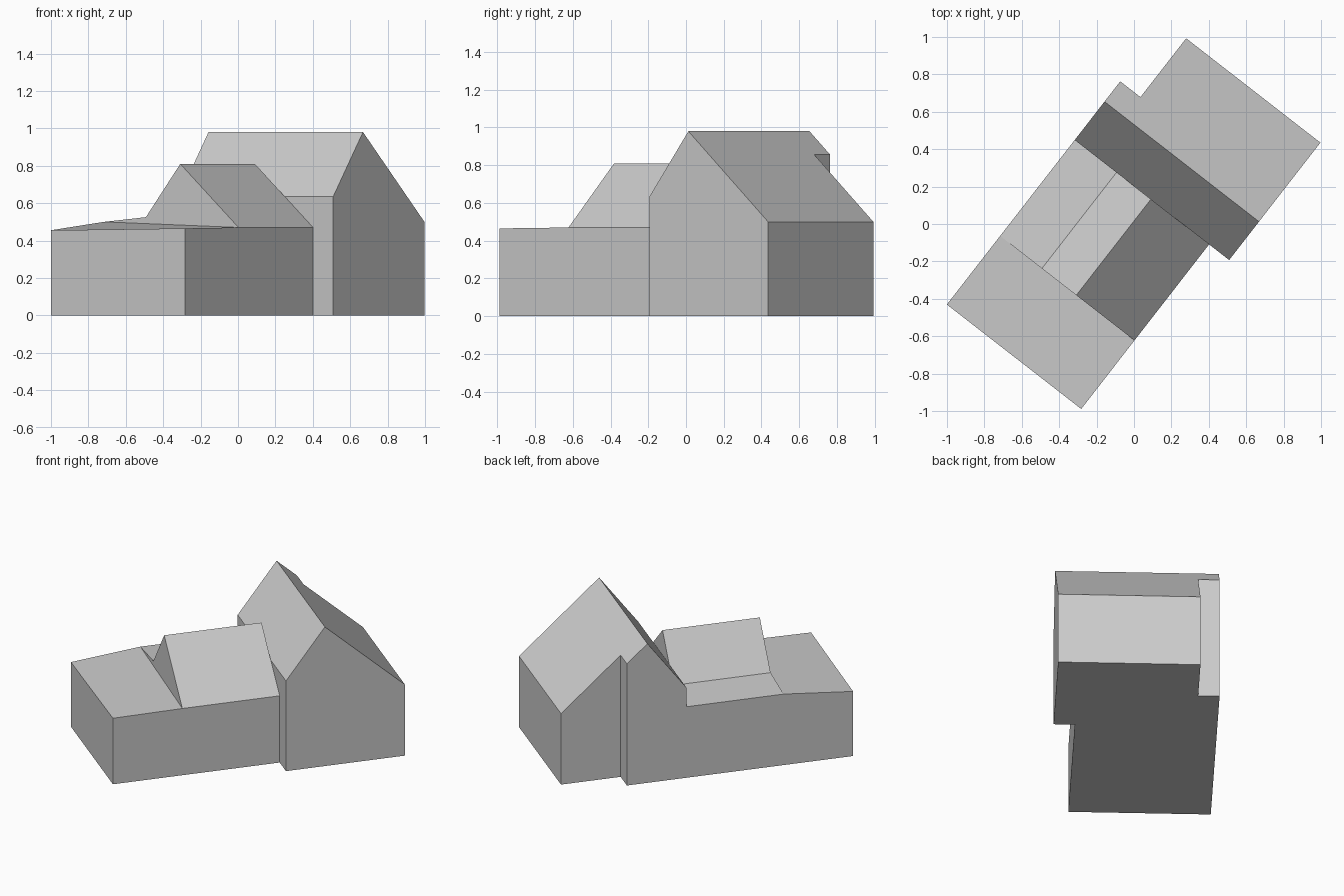
import bpy, bmesh, math

cube = bpy.data.objects.get("Cube")
if cube:
    bpy.data.objects.remove(cube, do_unlink=True)

# One plain grey for the whole building
GREY = (0.6, 0.6, 0.6, 1.0)
grey = bpy.data.materials.new("light_grey")
grey.use_nodes = True
grey.diffuse_color = GREY
grey.node_tree.nodes["Principled BSDF"].inputs["Base Color"].default_value = GREY

TURN = math.radians(-37.85)     # the plan is turned about z

# Shared plan lines: x runs along the main ridge, y along the wing
LEFT, RIGHT = -0.526, 0.520
WING_RIGHT = 0.384
FRONT, STEP, JOIN, BACK = -0.954, -0.49, 0.16, 0.955


def loft(name, ring_a, ring_b):
    """Closed solid between two matching rings of points."""
    bm = bmesh.new()
    a = [bm.verts.new(p) for p in ring_a]
    b = [bm.verts.new(p) for p in ring_b]
    bm.faces.new(a)
    bm.faces.new(b[::-1])
    for i in range(len(a)):
        j = (i + 1) % len(a)
        bm.faces.new((a[j], a[i], b[i], b[j]))
    bmesh.ops.recalc_face_normals(bm, faces=bm.faces)
    mesh = bpy.data.meshes.new(name)
    bm.to_mesh(mesh)
    bm.free()
    mesh.materials.append(grey)
    obj = bpy.data.objects.new(name, mesh)
    obj.rotation_euler.z = TURN
    bpy.context.collection.objects.link(obj)
    return obj


def along_x(name, profile, x0, x1):
    return loft(name, [(x0, y, z) for y, z in profile], [(x1, y, z) for y, z in profile])


def along_y(name, y0, profile0, y1, profile1):
    return loft(name, [(x, y0, z) for x, z in profile0], [(x, y1, z) for x, z in profile1])


# Main house: gabled block with a lower rear eave
main_house = along_x("main_house",
                     [(JOIN, 0), (BACK, 0), (BACK, 0.5), (0.42, 0.98), (JOIN, 0.635)],
                     LEFT, RIGHT)

# Rear corner notch, cut down through roof and wall
cutter = along_x("notch_cutter",
                 [(0.557, -0.2), (1.2, -0.2), (1.2, 1.2), (0.557, 1.2)], -0.8, -0.389)
cutter.hide_render = True
cut = main_house.modifiers.new("notch", 'BOOLEAN')
cut.operation = 'DIFFERENCE'
cut.solver = 'EXACT'
cut.object = cutter
bpy.context.view_layer.objects.active = main_house
bpy.ops.object.modifier_apply(modifier=cut.name)
bpy.data.objects.remove(cutter, do_unlink=True)

# Wing: off-centre gable running down to a shallow side roof
wing_profile = [(LEFT, 0), (WING_RIGHT, 0), (WING_RIGHT, 0.47),
                (-0.01, 0.81), (-0.243, 0.525), (LEFT, 0.5)]
along_y("gabled_wing", STEP, wing_profile, JOIN, wing_profile)

# Front annex: low block under a gently warped roof
along_y("front_annex",
        FRONT, [(LEFT, 0), (WING_RIGHT, 0), (WING_RIGHT, 0.465), (LEFT, 0.455)],
        STEP, [(LEFT, 0), (WING_RIGHT, 0), (WING_RIGHT, 0.47), (LEFT, 0.5)])
